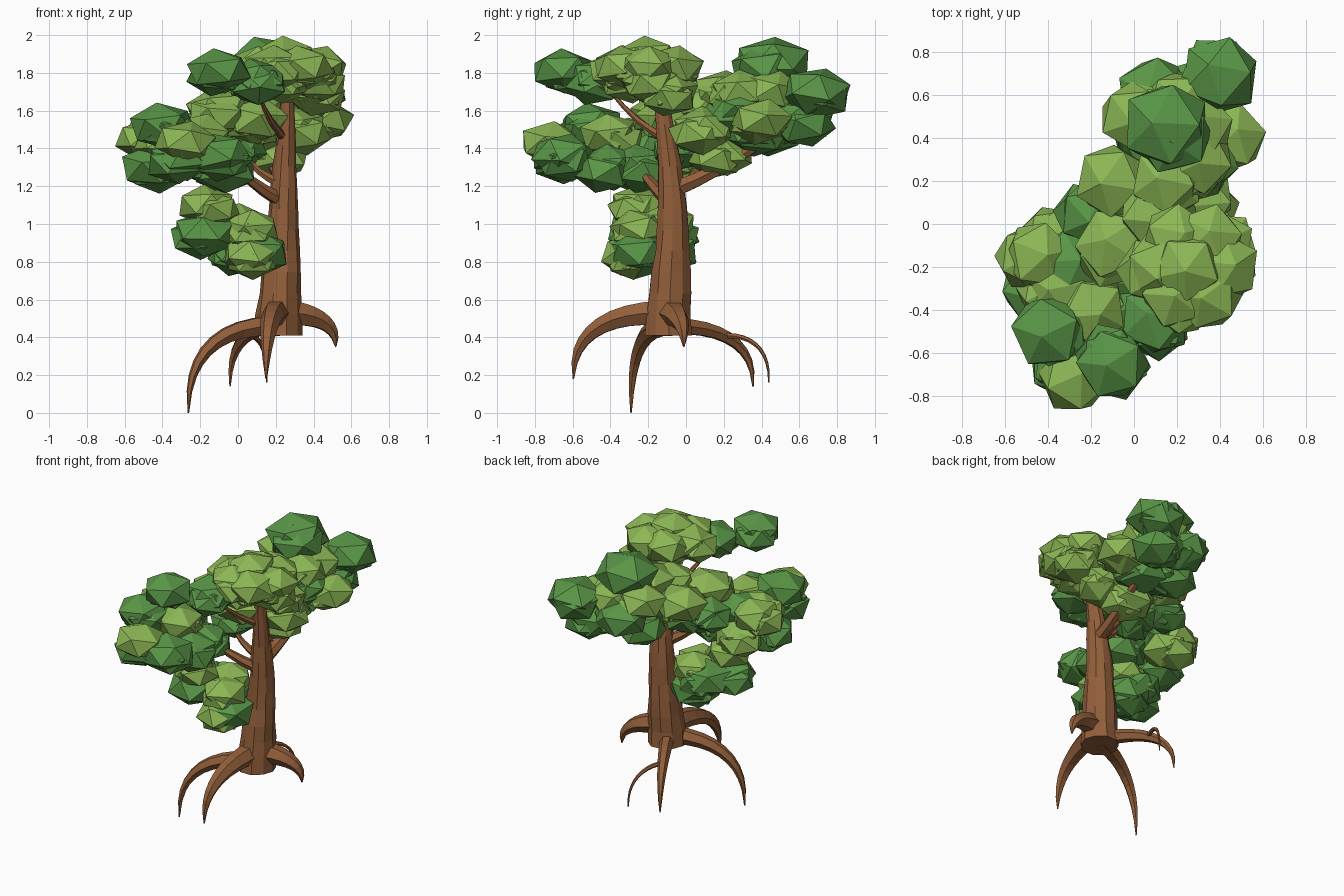
import bpy, bmesh, math, random
from mathutils import Vector, Matrix, Euler

random.seed(4)
cube = bpy.data.objects.get("Cube")
if cube:
    bpy.data.objects.remove(cube, do_unlink=True)


def material(name, *colour):
    mat = bpy.data.materials.new(name)
    mat.use_nodes = True
    mat.diffuse_color = (*colour, 1)
    mat.node_tree.nodes["Principled BSDF"].inputs["Base Color"].default_value = (*colour, 1)
    return mat


BARK = material("brown bark", .29, .115, .043)
DARK = material("dark green leaves", .1, .305, .063)
LIGHT = material("light green leaves", .26, .47, .09)


def finish(name, bm, mat):
    bmesh.ops.recalc_face_normals(bm, faces=bm.faces)
    mesh = bpy.data.meshes.new(name)
    bm.to_mesh(mesh)
    bm.free()
    mesh.materials.append(mat)
    bpy.context.collection.objects.link(bpy.data.objects.new(name, mesh))


def limb(name, path, thick, thin, sides=6, rough=0, level=False, taper=1):
    """Faceted tapering tube along a path; level keeps its rings horizontal."""
    bm = bmesh.new()
    rings = []
    last = len(path) - 1
    side = (path[-1] - path[0]).cross(Vector((0, 0, 1))).normalized()
    if level:
        side = Vector((1, 0, 0))
    for i, centre in enumerate(path):
        along = Vector((0, 0, 1))
        if not level:
            along = (path[min(i + 1, last)] - path[max(i - 1, 0)]).normalized()
        up = along.cross(side).normalized()
        radius = thin + (thick - thin) * (1 - i / last) ** taper
        ring = []
        for k in range(sides):
            angle = math.tau * k / sides
            spoke = side * math.cos(angle) + up * math.sin(angle)
            ring.append(bm.verts.new(centre + spoke * radius * random.uniform(1 - rough, 1 + rough)))
        rings.append(ring)
    for low, high in zip(rings, rings[1:]):
        for k in range(sides):
            bm.faces.new((low[k - 1], low[k], high[k], high[k - 1]))
    bm.faces.new(rings[0])
    bm.faces.new(rings[-1])
    finish(name, bm, BARK)


def root(name, base, heading, reach, drop, thick, steps=9):
    """Root arching out from its base and turning down to its tip."""
    heading = math.radians(heading)
    path = []
    for i in range(steps + 1):
        turn = math.pi / 2 * i / steps
        out = reach * math.sin(turn) ** .8
        fall = drop * (1 - max(math.cos(turn), 0) ** .8)
        path.append(Vector(base) + Vector((out * math.cos(heading), out * math.sin(heading), -fall)))
    limb(name, path, thick, .004, taper=.75)


def branch(name, start, end, thick, steps=4):
    """Branch that sags slightly between its two ends."""
    start, end = Vector(start), Vector(end)
    path = [start.lerp(end, i / steps) for i in range(steps + 1)]
    for i, point in enumerate(path):
        point.z -= .03 * math.sin(math.pi * i / steps)
    limb(name, path, thick, thick / 3)


def foliage(name, mat, radius, *centres):
    """Clump of flattened, tilted icosahedra, each with a smaller twin tucked in below."""
    bm = bmesh.new()
    for centre in centres:
        for size, shift in ((radius, 0), (radius * .92, .05)):
            squash = Matrix.Diagonal((size * 1.08, size * 1.08, size * .74, 1))
            tilt = Euler((random.uniform(-.3, .3), random.uniform(-.3, .3), random.uniform(0, math.tau)))
            offset = Vector((random.uniform(-shift, shift), random.uniform(-shift, shift), -shift / 2))
            place = Matrix.Translation(Vector(centre) + offset) @ squash @ tilt.to_matrix().to_4x4()
            bmesh.ops.create_icosphere(bm, subdivisions=1, radius=1, matrix=place)
    finish(name, bm, mat)


def ring_of(count, centre, spread):
    """Points evenly around a level circle."""
    turns = [math.tau * k / count for k in range(count)]
    return [Vector(centre) + spread * Vector((math.cos(a), math.sin(a), 0)) for a in turns]


# Trunk: leans slightly, with a bow in the upper half
trunk_path = []
for i in range(13):
    t = i / 12
    trunk_path.append(Vector((.215 + .05 * t, -.09 + .05 * math.sin(4.5 * t) * t, .41 + 1.34 * t)))
limb("trunk", trunk_path, .13, .03, sides=10, rough=.06, level=True)

# Roots
root("front_root", (.21, -.1, .53), 263, .5, .35, .075)
root("side_root", (.21, -.1, .46), 202, .51, .46, .06)
root("short_root", (.21, -.1, .53), 16, .32, .18, .08)
root("back_root", (.21, -.1, .46), 119, .52, .32, .05)
root("back_rootlet", (.05, .2, .41), 67, .26, .25, .016)

# Branches
branch("upper_branch", (.25, -.1, 1.45), (.1, -.4, 1.7), .026)
branch("back_branch", (.25, -.1, 1.17), (.3, .5, 1.5), .05)
branch("back_fork", (.25, 0, 1.2), (.1, .2, 1.5), .035)
branch("side_branch", (.22, -.1, 1.13), (-.1, -.3, 1.4), .04)
branch("side_fork", (.22, -.1, 1.22), (0, -.1, 1.4), .03)
branch("low_branch", (.2, -.1, .85), (0, -.2, .95), .035)

# Crown foliage
foliage("crown_foliage", LIGHT, .16, (.25, -.2, 1.88), (.4, -.1, 1.7),
        *ring_of(6, (.27, -.2, 1.83), .15), *ring_of(3, (.3, -.2, 1.77), .1))
foliage("front_top_foliage", DARK, .165, (-.1, -.65, 1.81), (.1, -.45, 1.76))
foliage("back_top_foliage", DARK, .2, (.15, .46, 1.85))

# Back foliage
foliage("back_dark_foliage", DARK, .18, (.4, .69, 1.7), (.3, .3, 1.6), (.1, .6, 1.6),
        (.3, .6, 1.55), (.1, .4, 1.5), (.25, .35, 1.5))
foliage("back_light_foliage", LIGHT, .16, (.45, .4, 1.55), (0, .5, 1.7), (.2, .55, 1.7),
        (.2, .2, 1.37), (.15, .2, 1.7), (.3, .45, 1.7), (.3, .3, 1.7))

# Middle foliage
foliage("middle_light_foliage", LIGHT, .17, (-.1, -.1, 1.6), (.1, .1, 1.5), (-.1, .2, 1.6),
        (.3, .1, 1.5), (.1, -.1, 1.55), (.1, .05, 1.65))
foliage("middle_dark_foliage", DARK, .15, (-.2, .05, 1.5), (0, 0, 1.4))

# Side foliage
foliage("side_dark_foliage", DARK, .17, (-.4, -.5, 1.52), (-.45, -.3, 1.3), (-.1, -.65, 1.36),
        (-.3, -.65, 1.35), (-.1, -.4, 1.3), (-.3, -.2, 1.45), (-.1, -.25, 1.3))
foliage("side_light_foliage", LIGHT, .16, (-.28, -.72, 1.43), (-.45, -.15, 1.47), (-.2, -.4, 1.47),
        (-.35, -.3, 1.45), (-.35, -.1, 1.33))

# Low foliage
foliage("low_dark_foliage", DARK, .17, (-.17, -.25, .95), (-.1, -.1, .95), (.1, -.25, .85),
        (0, -.1, .86))
foliage("low_light_foliage", LIGHT, .15, (-.17, -.25, 1.1), (.07, -.25, .97), (.07, -.3, .83),
        (0, -.1, 1))
